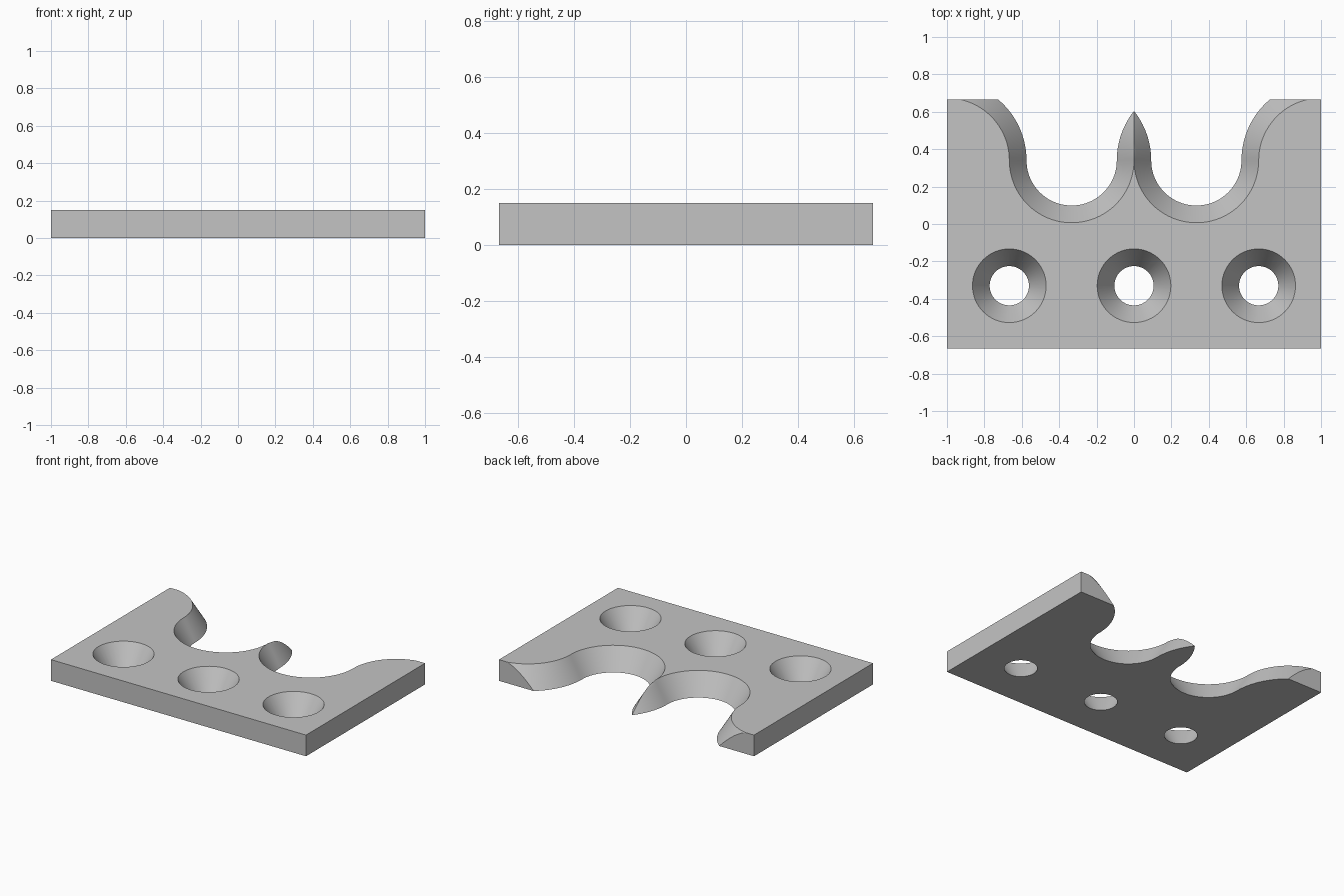
import bpy, bmesh
from math import sin, cos, asin, acos, pi

cube = bpy.data.objects.get("Cube")
if cube:
    bpy.data.objects.remove(cube, do_unlink=True)

THICK = 0.15          # plate thickness
DEPTH = 2 / 3         # half depth
CX = 1 / 3            # scoop centre offset, also the top scoop radius
CY = 0.34             # line on which all arcs are centred
TAPER = 0.092         # how far the sloping walls spread from top to bottom
LEVELS = 12

grey = bpy.data.materials.new("plain grey")
grey.use_nodes = True
grey.diffuse_color = (0.55, 0.55, 0.55, 1)
grey.node_tree.nodes["Principled BSDF"].inputs["Base Color"].default_value = (0.55, 0.55, 0.55, 1)


def arc(cx, radius, start, end, steps):
    angles = [start + (end - start) * i / steps for i in range(steps + 1)]
    return [(cx + radius * cos(a), CY + radius * sin(a)) for a in angles]


def outline(z):
    """Plate outline at height z: prong, scoop, flared shoulder, corners, mirrored."""
    outer = CX + TAPER * (1 - z / THICK)
    tip = acos(min(1, CX / outer))
    half = arc(-CX, outer, tip, 0, 16)
    half[0] = (0, half[0][1])
    half += arc(CX, 2 * CX - outer, pi, 2 * pi, 40)[1:]
    half += arc(1, outer, pi, pi - asin((DEPTH - CY) / outer), 24)[1:]
    half += [(1, DEPTH), (1, -DEPTH)]
    return half + [(-x, y) for x, y in reversed(half[1:])]


# Plate body: stacked outlines joined into walls, with flat caps
bm = bmesh.new()
rings = []
for k in range(LEVELS + 1):
    z = THICK * k / LEVELS
    rings.append([bm.verts.new((x, y, z)) for x, y in outline(z)])
for low, high in zip(rings, rings[1:]):
    for i in range(len(low)):
        j = (i + 1) % len(low)
        bm.faces.new((low[i], low[j], high[j], high[i]))
bm.faces.new(rings[0])
bm.faces.new(rings[-1])
bmesh.ops.remove_doubles(bm, verts=bm.verts[:], dist=1e-5)
bmesh.ops.recalc_face_normals(bm, faces=bm.faces[:])
mesh = bpy.data.meshes.new("mounting_plate")
bm.to_mesh(mesh)
bm.free()
plate = bpy.data.objects.new("mounting_plate", mesh)
bpy.context.collection.objects.link(plate)
mesh.materials.append(grey)

# Three countersunk holes
spread = TAPER / THICK
margin = 0.05
for x in (-2 * CX, 0, 2 * CX):
    bpy.ops.mesh.primitive_cone_add(
        vertices=64, radius1=0.105 - spread * margin, radius2=0.197 + spread * margin,
        depth=THICK + 2 * margin, location=(x, -0.33, THICK / 2))
    cutter = bpy.context.object
    cutter.name = "hole_cutter"
    cutter.hide_render = True
    cutter.data.materials.append(grey)
    bpy.ops.object.select_all(action="DESELECT")
    plate.select_set(True)
    bpy.context.view_layer.objects.active = plate
    cut = plate.modifiers.new("hole", "BOOLEAN")
    cut.operation = "DIFFERENCE"
    cut.solver = "EXACT"
    cut.object = cutter
    bpy.ops.object.modifier_apply(modifier=cut.name)
    bpy.data.objects.remove(cutter, do_unlink=True)

# Smooth curved walls, crisp rims
bpy.ops.object.shade_smooth_by_angle(angle=pi / 6)
